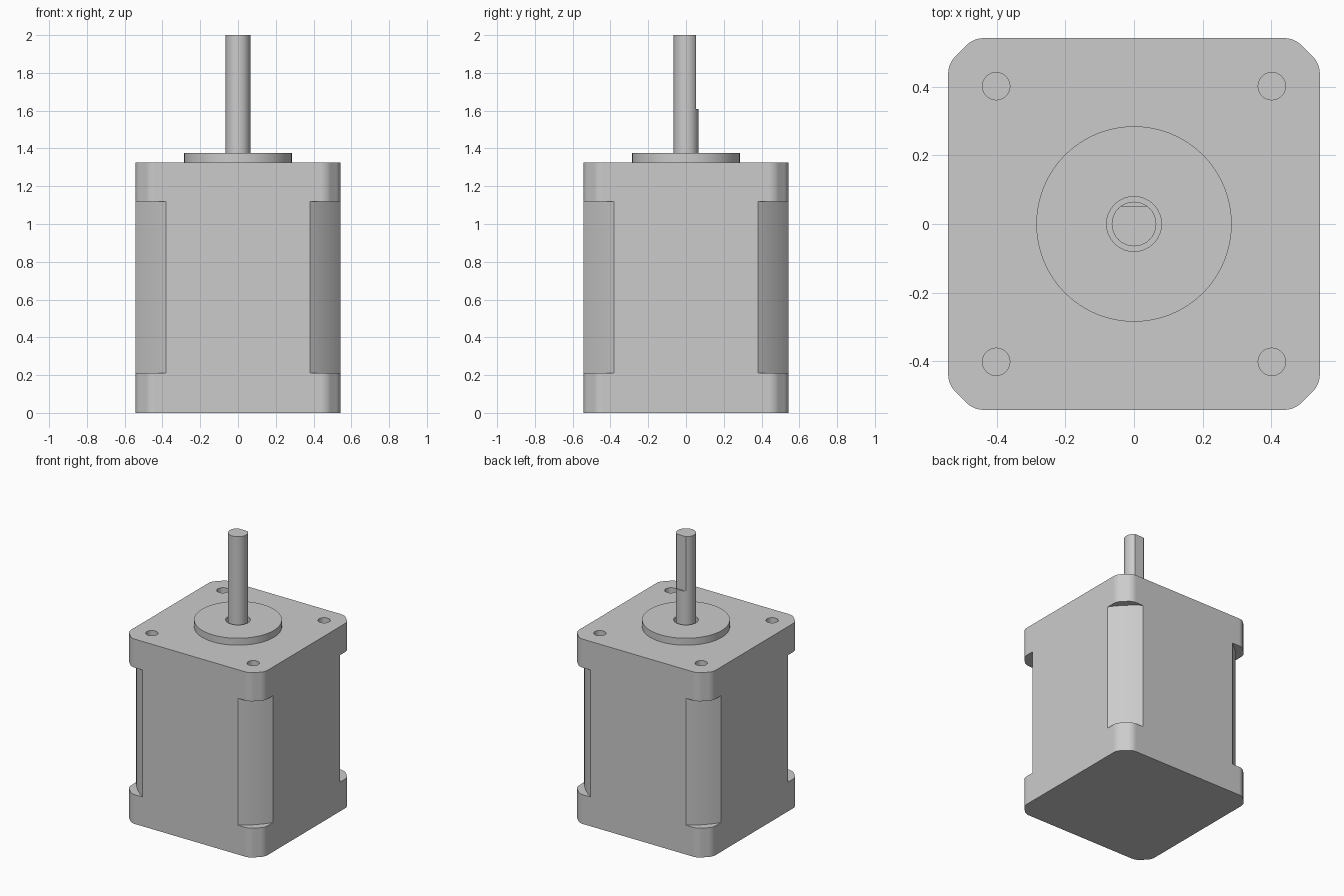
import bpy, bmesh, math
from mathutils import Vector

cube = bpy.data.objects.get("Cube")
if cube:
    bpy.data.objects.remove(cube, do_unlink=True)

HALF = 0.542          # half width of the square body
CAP_TOP = 1.325
HOLE = 0.402          # screw hole offset

grey = bpy.data.materials.new("metal grey")
grey.use_nodes = True
colour = (0.6, 0.6, 0.6, 1)
grey.diffuse_color = colour
grey.node_tree.nodes["Principled BSDF"].inputs["Base Color"].default_value = colour


def prism(name, outline, z0, z1):
    """Extrude a closed xy outline from z0 to z1."""
    bm = bmesh.new()
    face = bm.faces.new([bm.verts.new((x, y, z0)) for x, y in outline])
    top = bmesh.ops.extrude_face_region(bm, geom=[face])["geom"]
    bmesh.ops.translate(bm, vec=(0, 0, z1 - z0),
                        verts=[v for v in top if isinstance(v, bmesh.types.BMVert)])
    bmesh.ops.recalc_face_normals(bm, faces=bm.faces)
    mesh = bpy.data.meshes.new(name)
    bm.to_mesh(mesh)
    bm.free()
    mesh.materials.append(grey)
    obj = bpy.data.objects.new(name, mesh)
    bpy.context.collection.objects.link(obj)
    return obj


def arc(cx, cy, r, a0, a1, steps):
    return [(cx + r * math.cos(a0 + (a1 - a0) * i / steps),
             cy + r * math.sin(a0 + (a1 - a0) * i / steps)) for i in range(steps + 1)]


def circle(r, cx=0, cy=0, steps=64):
    return arc(cx, cy, r, 0, math.tau, steps)[:-1]


def four_corners(corner):
    """Repeat the +x +y corner points around the axis."""
    pts = []
    for k in range(4):
        c, s = round(math.cos(k * math.pi / 2)), round(math.sin(k * math.pi / 2))
        pts += [(c * x - s * y, s * x + c * y) for x, y in corner]
    return pts


def cut(obj, cutter):
    mod = obj.modifiers.new("cut", "BOOLEAN")
    mod.operation, mod.solver, mod.object = "DIFFERENCE", "EXACT", cutter
    bpy.context.view_layer.objects.active = obj
    bpy.ops.object.modifier_apply(modifier=mod.name)
    bpy.data.objects.remove(cutter, do_unlink=True)


# End cap outline: chamfered corners with softened edges
start, radius = 0.438, 0.072
first = arc(HALF - radius, start, radius, 0, math.pi / 4, 8)
cap_outline = four_corners(first + [(y, x) for x, y in reversed(first)])

# Middle outline: square with corners turned to a large radius
turn = math.hypot(HALF, 0.38)
a = math.atan2(0.38, HALF)
middle_outline = four_corners(arc(0, 0, turn, a, math.pi / 2 - a, 12))

rear_cap = prism("rear_cap", cap_outline, 0, 0.21)
stator = prism("stator_body", middle_outline, 0.21, 1.12)
front_cap = prism("front_cap", cap_outline, 1.12, CAP_TOP)

# Blind screw holes
for sx in (-1, 1):
    for sy in (-1, 1):
        cut(front_cap, prism("hole_cutter", circle(0.04, sx * HOLE, sy * HOLE, 32),
                             CAP_TOP - 0.115, CAP_TOP + 0.1))

# Raised pilot ring around the shaft
pilot = prism("pilot_boss", circle(0.285, steps=96), CAP_TOP, 1.375)
cut(pilot, prism("bore_cutter", circle(0.08), CAP_TOP - 0.1, 1.5))

# Output shaft with a flat on the back of its upper part
shaft = prism("output_shaft", circle(0.065), CAP_TOP, 2.0)
cut(shaft, prism("flat_cutter", [(-0.2, 0.053), (0.2, 0.053), (0.2, 0.2), (-0.2, 0.2)],
                 1.61, 2.2))

# Smooth round surfaces, crisp edges
for obj in (rear_cap, stator, front_cap, pilot, shaft):
    bpy.ops.object.select_all(action="DESELECT")
    obj.select_set(True)
    bpy.context.view_layer.objects.active = obj
    bpy.ops.object.shade_smooth_by_angle(angle=math.radians(25))
    normals = obj.modifiers.new("flat_face_normals", "WEIGHTED_NORMAL")
    normals.keep_sharp = True
